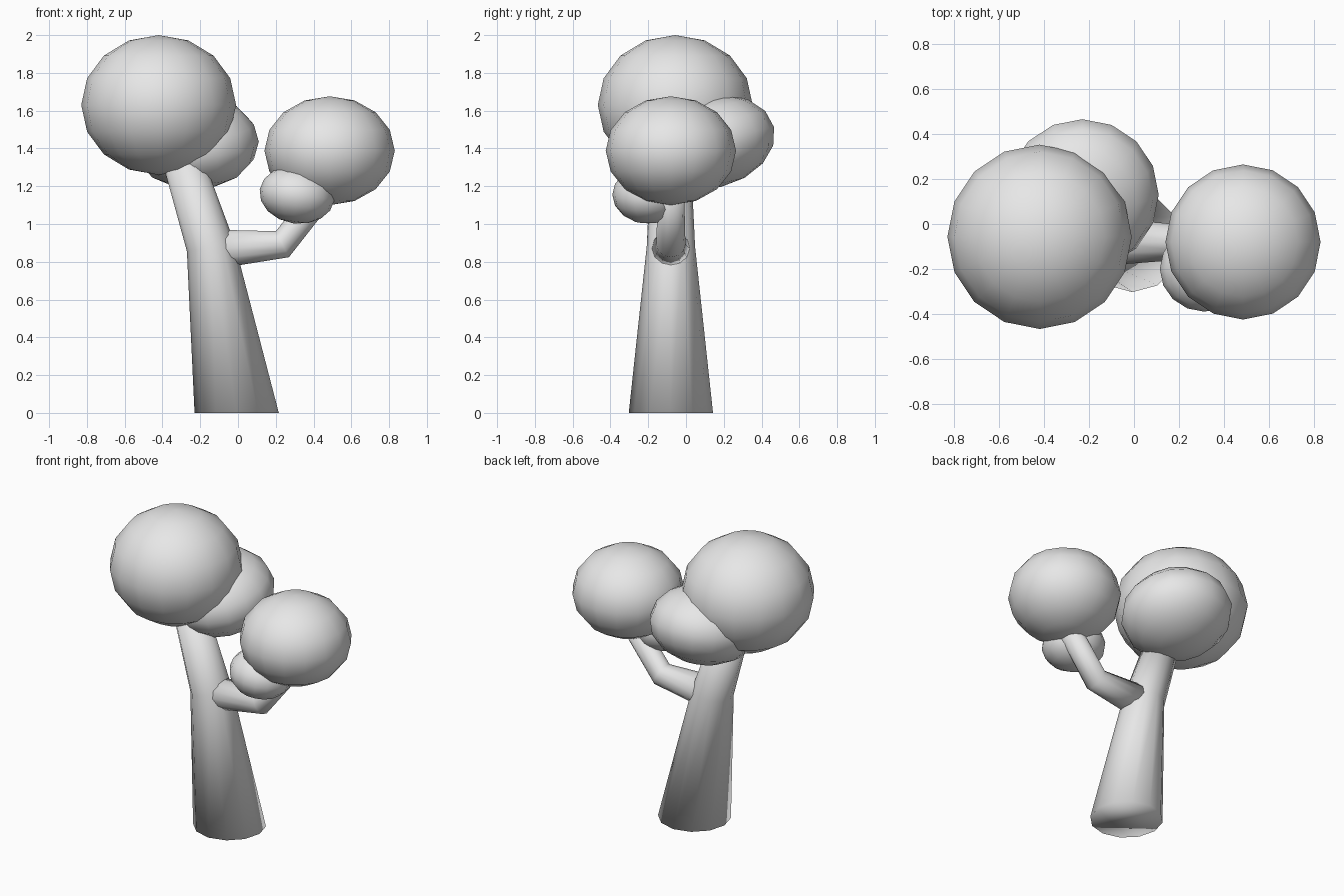
import bpy, bmesh, math
from mathutils import Vector

cube = bpy.data.objects.get("Cube")
if cube:
    bpy.data.objects.remove(cube)

# Single plain grey
grey = bpy.data.materials.new("plain_grey")
grey.use_nodes = True
colour = (0.8, 0.8, 0.8, 1)
grey.diffuse_color = colour
grey.node_tree.nodes["Principled BSDF"].inputs["Base Color"].default_value = colour


def finish(bm, name):
    bmesh.ops.recalc_face_normals(bm, faces=bm.faces[:])
    for f in bm.faces:
        f.smooth = True
    mesh = bpy.data.meshes.new(name)
    bm.to_mesh(mesh)
    bm.free()
    mesh.materials.append(grey)
    obj = bpy.data.objects.new(name, mesh)
    bpy.context.collection.objects.link(obj)
    return obj


def limb(name, rings, sides, y=-0.08):
    """Tapered tube; each ring is (x, z, radius, tangent x, tangent z)."""
    bm = bmesh.new()
    loops = []
    for x, z, r, tx, tz in rings:
        n = Vector((tz, 0, -tx)).normalized()
        loop = []
        for i in range(sides):
            a = math.tau * i / sides
            p = Vector((x, y, z)) + r * (math.cos(a) * n + math.sin(a) * Vector((0, 1, 0)))
            loop.append(bm.verts.new(p))
        loops.append(loop)
    for low, high in zip(loops, loops[1:]):
        for i in range(sides):
            j = (i + 1) % sides
            bm.faces.new((low[i], low[j], high[j], high[i]))
    bm.faces.new(loops[0])
    bm.faces.new(loops[-1])
    return finish(bm, name)


def foliage(name, centre, radii, tilt=(0, 0, 0)):
    """Flattened ball of leaves."""
    bm = bmesh.new()
    bmesh.ops.create_uvsphere(bm, u_segments=16, v_segments=8, radius=1)
    obj = finish(bm, name)
    obj.location = centre
    obj.scale = radii
    obj.rotation_euler = [math.radians(t) for t in tilt]
    return obj


# Leaning trunk and bent side branch
limb("trunk", [(-0.007, 0, 0.223, 0, 1),
               (-0.145, 0.88, 0.128, -0.2, 1),
               (-0.30, 1.36, 0.105, -0.3, 1)], 12)
limb("side_branch", [(-0.13, 0.865, 0.105, 1, 0),
                     (0.235, 0.893, 0.077, 1, 0.5),
                     (0.46, 1.18, 0.07, 0.63, 0.77)], 12)

# Leaf clusters
foliage("large_foliage", (-0.42, -0.057, 1.63), (0.41, 0.41, 0.37))
foliage("back_foliage", (-0.23, 0.13, 1.435), (0.34, 0.345, 0.245), (13, 0, 0))
foliage("branch_foliage", (0.485, -0.08, 1.388), (0.345, 0.345, 0.288))
foliage("small_foliage", (0.313, -0.2, 1.155), (0.2, 0.19, 0.153), (0, 8, 0))
